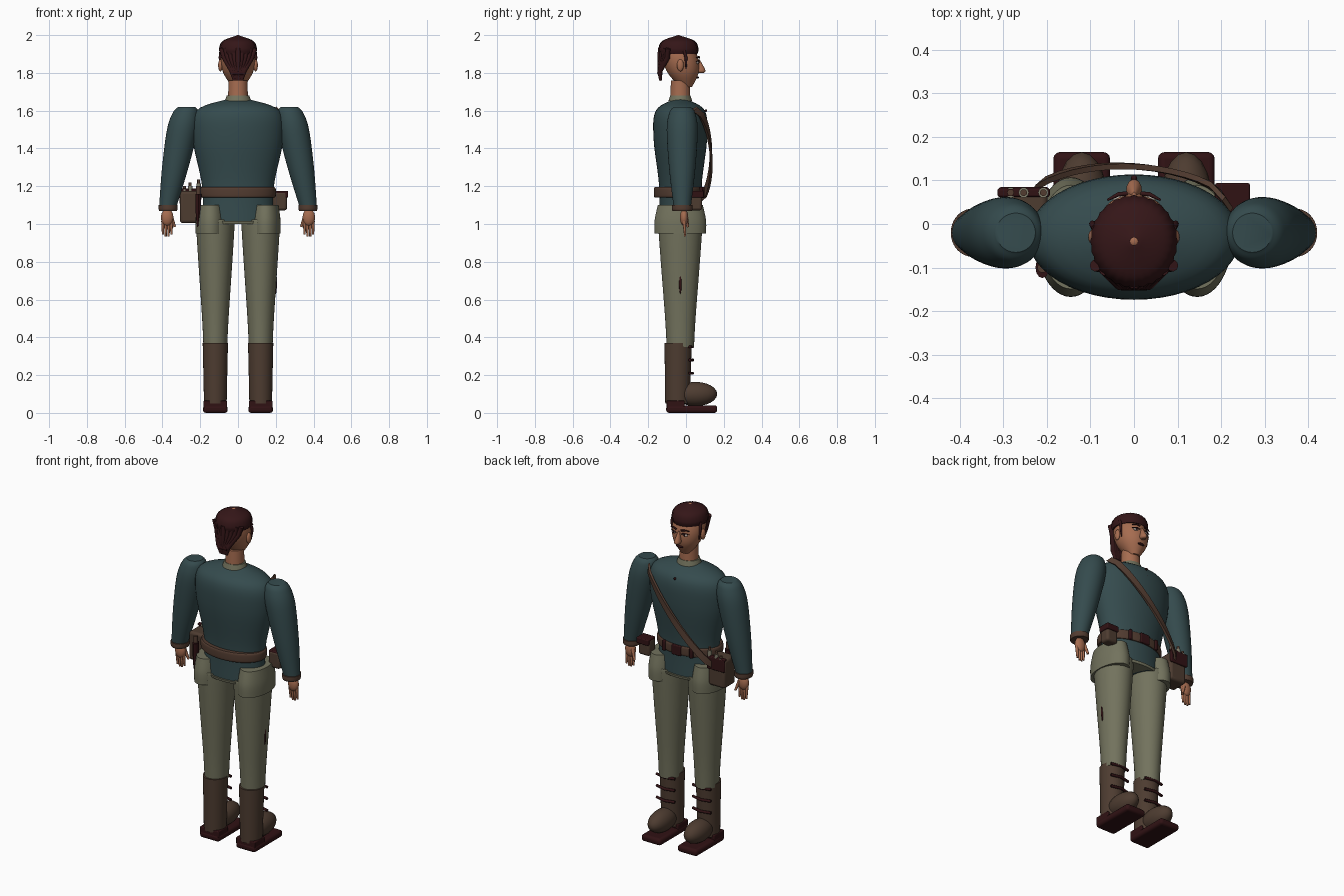
import bpy, bmesh, math
from mathutils import Vector, Matrix

if "Cube" in bpy.data.objects:
    bpy.data.objects.remove(bpy.data.objects["Cube"])


def material(name, *rgb):
    made_material = bpy.data.materials.new(name)
    made_material.use_nodes = True
    made_material.diffuse_color = (*rgb, 1)
    shader = made_material.node_tree.nodes["Principled BSDF"]
    shader.inputs["Base Color"].default_value = (*rgb, 1)
    return made_material


TEAL = material("teal cloth", .035, .07, .075)
OLIVE = material("olive cloth", .17, .17, .11)
SKIN = material("skin", .38, .15, .08)
BOOT = material("boot leather", .075, .045, .03)
BELT = material("belt leather", .085, .045, .03)
DARK = material("dark red leather", .03, .006, .007)
HAIR = material("dark hair", .035, .008, .009)
VIAL = material("pale vial", .22, .21, .15)
WHITE = material("eye white", .5, .45, .4)

AXIS = -.03        # depth of the body's centre line
LEG = .12          # sideways distance of each leg
HEAD_LEAN = -.2    # the face slopes back as it rises
meshes = []


def link(name, data, mat):
    data.materials.append(mat)
    part = bpy.data.objects.new(name, data)
    bpy.context.collection.objects.link(part)
    return part


def finish(name, bm, mat):
    bmesh.ops.recalc_face_normals(bm, faces=bm.faces)
    mesh = bpy.data.meshes.new(name)
    bm.to_mesh(mesh)
    bm.free()
    part = link(name, mesh, mat)
    meshes.append(part)
    return part


def skin_loops(bm, loops):
    """Join equal vertex loops with quads and close both ends."""
    count = len(loops[0])
    for low, high in zip(loops, loops[1:]):
        for i in range(count):
            j = (i + 1) % count
            bm.faces.new((low[i], low[j], high[j], high[i]))
    bm.faces.new(loops[0])
    bm.faces.new(loops[-1])


def spline(stations, steps=6):
    """Smooth curve through the stations."""
    points = [Vector(s) for s in stations]
    points = [points[0], *points, points[-1]]
    result = []
    for a, b, c, d in zip(points, points[1:], points[2:], points[3:]):
        for k in range(steps):
            t = k / steps
            bend = (a * 2 - b * 5 + c * 4 - d) * t + (b * 3 - a - c * 3 + d) * t * t
            result.append(b + (c - a + bend) * t / 2)
    return result + [points[-1]]


def loft(name, mat, stations, x=0, y=AXIS, depth=1, side=1, lean=(0, 0), sides=48, groove=0):
    """Upright rounded form through (height, radius) stations."""
    bm = bmesh.new()
    base = stations[0][0]
    loops = []
    for z, radius in spline(stations):
        cx, cy = x + lean[0] * (z - base), y + lean[1] * (z - base)
        loop = []
        for i in range(sides):
            angle = math.tau * i / sides
            r = radius * (1 - groove * (i % 2))
            loop.append(bm.verts.new((side * (cx + r * math.cos(angle)),
                                      cy + r * depth * math.sin(angle), z)))
        loops.append(loop)
    skin_loops(bm, loops)
    return finish(name, bm, mat)


def ball(name, mat, centre, size):
    bm = bmesh.new()
    place = Matrix.LocRotScale(Vector(centre), None, Vector(size))
    bmesh.ops.create_uvsphere(bm, u_segments=20, v_segments=12, radius=1, matrix=place)
    return finish(name, bm, mat)


def box(name, mat, centre, size, bevel=.005):
    bm = bmesh.new()
    place = Matrix.LocRotScale(Vector(centre), None, Vector(size))
    bmesh.ops.create_cube(bm, size=1, matrix=place)
    part = finish(name, bm, mat)
    rounding = part.modifiers.new("Rounding", "BEVEL")
    rounding.width, rounding.segments = bevel, 3
    return part


def tube(name, mat, points, radius, tip=1):
    """Round rod along the points, narrowing to the tip factor."""
    curve = bpy.data.curves.new(name, "CURVE")
    curve.dimensions = "3D"
    curve.bevel_depth, curve.bevel_resolution, curve.use_fill_caps = radius, 3, True
    path = curve.splines.new("POLY")
    path.points.add(len(points) - 1)
    for node, point in zip(path.points, points):
        node.co = (*point, 1)
    path.points[-1].radius = tip
    return link(name, curve, mat)


def strap(name, mat, start, end, bulge, width, thick, steps=16):
    """Flat band from start to end, bowed forward over the chest."""
    bm = bmesh.new()
    points = []
    for i in range(steps + 1):
        bow = math.sqrt(abs(math.sin(math.pi * i / steps)))
        points.append(Vector(start).lerp(Vector(end), i / steps) + Vector((0, bulge * bow, 0)))
    along = (points[-1] - points[0]).normalized()
    loops = []
    for p in points:
        outward = Vector((p.x / 2, p.y - AXIS, 0)).normalized()
        across = along.cross(outward).normalized() * width / 2
        out = across.cross(along).normalized() * thick / 2
        loops.append([bm.verts.new(p + v)
                      for v in (across + out, across - out, -across - out, out - across)])
    skin_loops(bm, loops)
    return finish(name, bm, mat)


# Shirt with hem, collar and buttons
loft("shirt", TEAL, [(1, .19), (1.2, .19), (1.45, .24), (1.6, .22), (1.66, .06)], depth=.59)
loft("shirt_hem", OLIVE, [(1, .19), (1.015, .195)], depth=.62)
loft("collar", OLIVE, [(1.65, .07), (1.68, .06)], depth=.9)
for i in range(4):
    ball("button", DARK, (0, .105, 1.6 - i * .045), [.007] * 3)

# Belt with buckle and loops
loft("belt", BELT, [(1.14, .193), (1.15, .2), (1.185, .2), (1.195, .193)], y=AXIS - .01, depth=.65)
box("buckle", DARK, (0, .09, 1.167), (.06, .015, .06))
for x in (-.09, .09):
    box("belt_loop", DARK, (x, .077, 1.167), (.02, .02, .06))

for side, label in ((1, "left_"), (-1, "right_")):
    def at(x, y, z):
        return Vector((side * x, y, z))

    # Sleeve and cuff
    loft(label + "sleeve", TEAL, [(1.1, .047), (1.3, .07), (1.5, .082), (1.59, .068), (1.62, .045)],
         x=.37, y=-.02, side=side, lean=(-.19, 0))
    loft(label + "cuff", BELT, [(1.07, .047), (1.08, .05), (1.1, .05)],
         x=.37, y=-.02, depth=1.1, side=side)

    # Hand
    palm = at(.375, -.01, 1.035)
    ball(label + "palm", SKIN, palm, (.033, .022, .045))
    for i in range(4):
        knuckle = palm + at(.015 * (i - 1.5), 0, -.02)
        reach = -.07 - .01 * (i in (1, 2))
        tube(label + "finger", SKIN, [knuckle, knuckle + at(0, .005, reach)], .009, .6)
    tube(label + "thumb", SKIN, [palm + at(-.02, .01, .01), palm + at(-.04, .02, -.05)], .01, .7)

    # Trouser leg with a raised hip panel
    loft(label + "trouser_leg", OLIVE, [(.35, .063), (.5, .07), (.8, .09), (1, .102), (1.02, .098)],
         x=LEG, depth=1.15, side=side)
    loft(label + "hip_panel", OLIVE, [(.95, .08), (1.02, .08), (1.1, .07)],
         x=.145, depth=1.7, side=side)

    # Boot, sole and laces
    loft(label + "boot_shaft", BOOT, [(.05, .06), (.24, .064), (.37, .067)],
         x=LEG, y=-.045, depth=1.08, side=side, lean=(0, .01))
    ball(label + "boot_foot", BOOT, at(LEG, .05, .1), (.06, .115, .064))
    box(label + "sole", DARK, at(LEG, .03, .02), (.13, .27, .04), .015)
    box(label + "heel", DARK, at(LEG, -.055, .045), (.125, .095, .04))
    for i in range(3):
        lace = at(LEG, .035, .21 + i * .07)
        tube(label + "lace", DARK, [lace + at(dx, -abs(dx) / 4, 0) for dx in (-.06, 0, .06)], .008)

    # Ear, eye, lash, brow and side lock
    ball(label + "ear", SKIN, at(.093, AXIS, 1.84), (.012, .018, .032))
    eye = at(.036, .06, 1.855)
    ball(label + "eye", WHITE, eye, (.017, .008, .008))
    ball(label + "iris", DARK, eye + at(0, .005, 0), [.006] * 3)
    for part, lift, thick in (("lash", .01, .003), ("brow", .03, .005)):
        tube(label + part, HAIR, [eye + at(-.02, .01, lift - .005), eye + at(0, .008, lift),
                                  eye + at(.025, -.005, lift - .005)], thick, .5)
    tube(label + "side_lock", HAIR, [at(.09, -.01, 1.92), at(.095, 0, 1.88), at(.088, 0, 1.82)], .008, .4)

# Neck, head, nose, mouth
loft("neck", SKIN, [(1.65, .053), (1.76, .05)])
loft("head", SKIN, [(1.725, .03), (1.8, .078), (1.88, .09), (1.96, .066), (1.99, .01)],
     y=0, depth=1.05, lean=(0, HEAD_LEAN))
loft("nose", SKIN, [(1.8, .01), (1.815, .018), (1.87, .005)],
     y=.08, depth=1.4, lean=(0, HEAD_LEAN), sides=16)
ball("mouth", DARK, (0, .06, 1.776), (.023, .008, .006))

# Hair cap with strand grooves and a bare crown
loft("hair_cap", HAIR, [(1.9, .095), (1.93, .1), (1.97, .08), (1.997, .01)],
     y=-.04, depth=1.06, sides=56, groove=.03)
ball("crown", SKIN, (0, -.04, 1.995), (.01, .01, .005))

# Back hair gathered into a tie
for i in range(-4, 5):
    inset = abs(i) / 100
    tube("back_strand", HAIR, [(i * .022, inset - .135, 1.93), (i * .018, inset - .138, 1.88),
                               (i * .008, -.138, 1.81), (i * .005, -.135, 1.76)], .014, .5)
tube("hair_tie", DARK, [(x, -.14, 1.8) for x in (-.03, .03)], .013)

# Shoulder strap
strap("shoulder_strap", BELT, (.215, .045, 1.61), (-.24, .06, 1.12), .08, .036, .013)

# Satchel with flap, rack and vials
satchel = Vector((-.253, .022, 1.09))
box("satchel", BOOT, satchel, (.11, .105, .17), .015)
box("satchel_flap", DARK, satchel + Vector((0, .055, .055)), (.115, .015, .075))
box("satchel_rack", DARK, satchel + Vector((0, .05, .09)), (.12, .02, .015))
for dx, height in ((-.03, .11), (0, .13), (.045, .145)):
    foot = satchel + Vector((dx, .05, .04))
    top = satchel + Vector((dx, .05, height))
    tube("vial", VIAL, [foot, foot.lerp(top, .8)], .012)
    tube("vial_stopper", BELT, [foot, top], .008)

# Knife on the rear of the belt
loft("knife_sheath", DARK, [(.985, .006), (1.04, .013), (1.16, .016)],
     x=-.21, y=-.1, depth=1.5, sides=12)
tube("knife_grip", BELT, [(-.21, -.1, z) for z in (1.15, 1.2)], .012)

# Hip pouch
pouch = Vector((.222, .054, 1.122))
box("hip_pouch", BOOT, pouch, (.075, .064, .1), .014)
box("hip_pouch_flap", DARK, pouch + Vector((.004, .005, .035)), (.08, .07, .035))

# Tear on the left trouser leg
ball("trouser_tear", DARK, (.2, AXIS, .69), (.006, .007, .06))

# Smooth shading with crisp edges
bpy.ops.object.select_all(action="DESELECT")
for part in meshes:
    part.select_set(True)
bpy.context.view_layer.objects.active = meshes[0]
bpy.ops.object.shade_smooth_by_angle(angle=math.radians(40))
